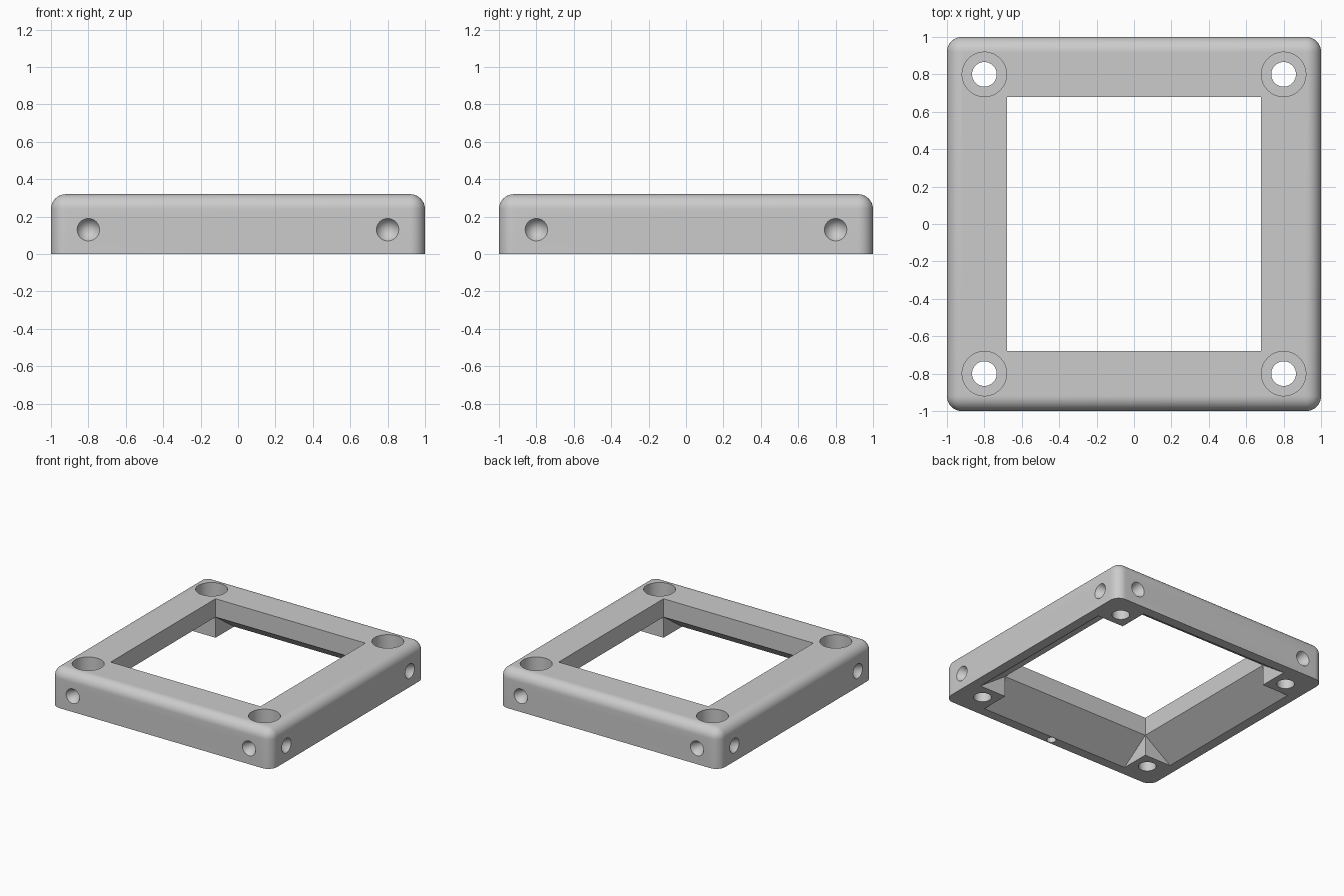
import bpy, bmesh, math
from mathutils import Matrix, Vector

old = bpy.data.objects.get("Cube")
if old:
    bpy.data.objects.remove(old, do_unlink=True)

HEIGHT, ROUND = 0.32, 0.08
OPENING, RIM, LEDGE = 0.68, 0.92, 0.17   # opening half-width, lower half-width, start of flare
HOLE = 0.8                               # screw hole offset from the centre

grey = bpy.data.materials.new("light_grey")
grey.use_nodes = True
grey.diffuse_color = (0.6, 0.6, 0.6, 1)
grey.node_tree.nodes["Principled BSDF"].inputs["Base Color"].default_value = (0.6, 0.6, 0.6, 1)


def finish(name, bm, helper=False):
    bmesh.ops.recalc_face_normals(bm, faces=bm.faces)
    mesh = bpy.data.meshes.new(name)
    bm.to_mesh(mesh)
    bm.free()
    mesh.materials.append(grey)
    obj = bpy.data.objects.new(name, mesh)
    bpy.context.collection.objects.link(obj)
    obj.hide_render = helper
    return obj


def box(bm, half, z0, z1, x=0, y=0):
    place = Matrix.Translation((x, y, (z0 + z1) / 2)) @ Matrix.Diagonal((2 * half, 2 * half, z1 - z0, 1))
    return bmesh.ops.create_cube(bm, size=1, matrix=place)["verts"]


def drill(bm, start, direction, r1, r2, depth, sides=48):
    """Cylinder or cone running from start along direction."""
    d = Vector(direction)
    turn = d.to_track_quat("Z", "Y").to_matrix().to_4x4()
    place = Matrix.Translation(Vector(start) + d * depth / 2) @ turn
    bmesh.ops.create_cone(bm, cap_ends=True, segments=sides, radius1=r1, radius2=r2,
                          depth=depth, matrix=place)


def boolean(target, tool, operation):
    mod = target.modifiers.new(operation.lower(), "BOOLEAN")
    mod.object, mod.operation, mod.solver = tool, operation, "EXACT"
    bpy.context.view_layer.objects.active = target
    bpy.ops.object.modifier_apply(modifier=mod.name)
    bpy.data.objects.remove(tool, do_unlink=True)


# Outer block, rounded on every edge except those at the bottom
bm = bmesh.new()
box(bm, 1, 0, HEIGHT)
edges = [e for e in bm.edges if max(v.co.z for v in e.verts) > 0.01]
bmesh.ops.bevel(bm, geom=edges, offset=ROUND, segments=10, profile=0.5, affect="EDGES")
frame = finish("frame", bm)

# Flared recess under the frame, with square corner posts left standing
bm = bmesh.new()
slope = (RIM - OPENING) / LEDGE
for v in box(bm, 1, -0.05, LEDGE):
    half = OPENING if v.co.z > 0 else RIM + 0.05 * slope
    v.co.x, v.co.y = math.copysign(half, v.co.x), math.copysign(half, v.co.y)
flare = finish("flare_cutter", bm, True)
bm = bmesh.new()
signs = [(sx, sy) for sx in (-1, 1) for sy in (-1, 1)]
for sx, sy in signs:
    mid = OPENING + 0.2
    box(bm, 0.2, -0.2, HEIGHT, sx * mid, sy * mid)
boolean(flare, finish("post_cutter", bm, True), "DIFFERENCE")
boolean(frame, flare, "DIFFERENCE")

# Square window through the middle
bm = bmesh.new()
box(bm, OPENING, -0.1, HEIGHT + 0.1)
boolean(frame, finish("window_cutter", bm, True), "DIFFERENCE")

# Screw holes
bm = bmesh.new()
for sx, sy in signs:
    drill(bm, (sx * HOLE, sy * HOLE, -0.1), (0, 0, 1), 0.066, 0.066, HEIGHT + 0.2)
boolean(frame, finish("screw_cutter", bm, True), "DIFFERENCE")

# Counterbores, kept just clear of the window wall
bm = bmesh.new()
for sx, sy in signs:
    drill(bm, (sx * HOLE, sy * HOLE, 0.16), (0, 0, 1), 0.119, 0.119, 0.3)
boolean(frame, finish("counterbore_cutter", bm, True), "DIFFERENCE")

# Conical dimples on all four sides and one small blind hole under the front rim
bm = bmesh.new()
for i in range(4):
    turn = Matrix.Rotation(i * math.pi / 2, 3, "Z")
    for x in (-HOLE, HOLE):
        drill(bm, turn @ Vector((x, -1.01, 0.13)), turn @ Vector((0, 1, 0)), 0.066, 0, 0.11, 32)
drill(bm, (0, -0.957, -0.02), (0, 0, 1), 0.035, 0.035, 0.14, 32)
boolean(frame, finish("dimple_cutter", bm, True), "DIFFERENCE")

bpy.ops.object.select_all(action="DESELECT")
frame.select_set(True)
bpy.context.view_layer.objects.active = frame
bpy.ops.object.shade_smooth_by_angle(angle=math.radians(30))
